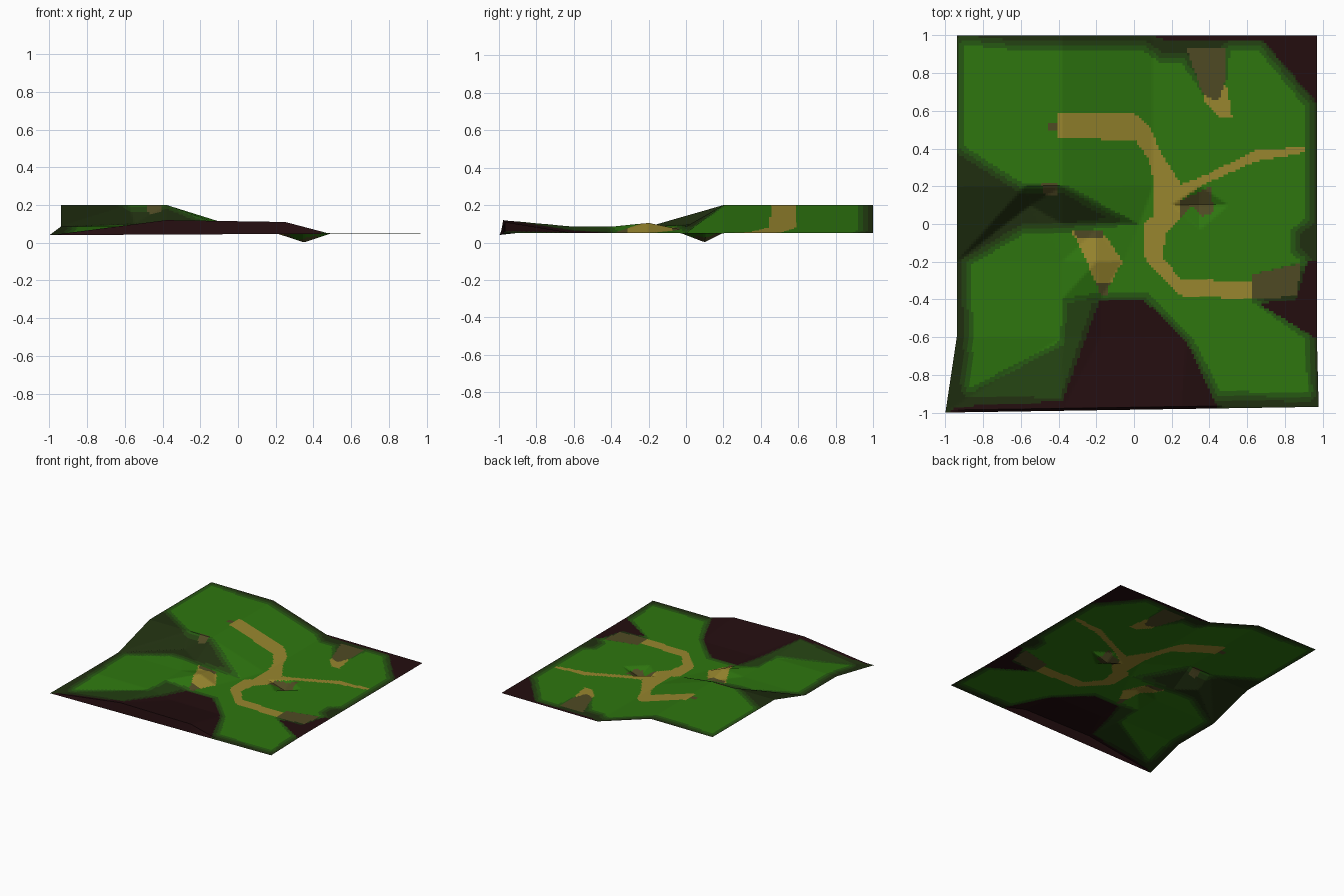
import bpy
from mathutils import Vector
from mathutils.geometry import delaunay_2d_cdt, intersect_point_line

default_cube = bpy.data.objects.get("Cube")
if default_cube:
    bpy.data.objects.remove(default_cube, do_unlink=True)

CELLS = 150          # cells along each side of the ground sheet


# ---------- materials ----------
def to_linear(channel):
    value = channel / 255
    return value / 12.92 if value < 0.04 else ((value + 0.055) / 1.055) ** 2.4


def make_material(name, rgb):
    colour = tuple(to_linear(channel) for channel in rgb) + (1.0,)
    material = bpy.data.materials.new(name)
    material.use_nodes = True
    material.diffuse_color = colour
    shader = material.node_tree.nodes["Principled BSDF"]
    shader.inputs["Base Color"].default_value = colour
    shader.inputs["Roughness"].default_value = 1.0
    return material


palette = {
    "grass": (46, 118, 15),
    "grass_fringe": (38, 88, 18),
    "scrub": (36, 66, 18),
    "deep_scrub": (32, 47, 16),
    "dark_soil": (35, 13, 15),
    "sandy_trail": (152, 134, 46),
    "brown_rock": (79, 74, 36),
}
materials = [make_material(name, rgb) for name, rgb in palette.items()]
slot = {name: index for index, name in enumerate(palette)}

# ---------- land form: crease lines in hundredths (x, y, height) ----------
plateau_rim = [(-94, 100, 20), (-94, 20, 20), (-58, 20, 20),
               (-38, 20, 20), (-38, 60, 20), (-38, 100, 20)]
slope_foot = [(10, 100, 5), (10, 60, 5), (10, 20, 5), (3, 0, 5),
              (-38, 0, 8.5), (-55, 10, 10), (-94, -20, 8.5)]
west_terrace = [(-94, -20, 8.5), (-94, -60, 8.5), (-100, -100, 4),
                (-38, -60, 8.5), (-38, -40, 8.5), (-38, -20, 8.5), (-38, 0, 8.5)]
front_bank = [(-100, -100, 4), (-38, -98, 12), (25, -97, 11),
              (48, -97, 5), (98, -97, 5)]
basin = [(-18, -40, 5), (-18, -60, 5), (10, -60, 5), (28, -60, 5), (48, -97, 5)]
mound = [(-20, -3, 7), (-20, -20, 10.5), (-18, -40, 5)]
mound_side = [(3, 0, 5), (-6, -20, 5), (-18, -40, 5)]
pit_rim = [(20, 10, 5), (35, 20, 5), (50, 10, 5), (35, -3, 5), (20, 10, 5)]
pit_floor = [(35, 10, 0)]
east_edge = [(98, -97, 5), (97, -60, 5), (97, 20, 5), (97, 100, 5)]
rim_corner = [(-38, 20, 20), (3, 0, 5)]
valley_wall = [(-94, -20, 8.5), (-58, 20, 20)]

control, crease_edges = {}, []
for line in (plateau_rim, slope_foot, west_terrace, front_bank, basin, mound,
             mound_side, pit_rim, pit_floor, east_edge, rim_corner, valley_wall):
    for point in line:
        control.setdefault(point, len(control))
    crease_edges += [(control[a], control[b]) for a, b in zip(line, line[1:])]

anchors = [Vector(point) / 100 for point in control]
flat, _, facets, sources, _, _ = delaunay_2d_cdt(
    [anchor.xy for anchor in anchors], crease_edges, [], 0, 0.0001)
levels = [anchors[origin[0]].z if origin else 0.05 for origin in sources]


def plane_weights(facet):
    """Affine data of one facet, or None when it is a sliver."""
    a, b, c = (flat[i] for i in facet)
    ab, ac = b - a, c - a
    area = ab.x * ac.y - ab.y * ac.x
    if abs(area) < 0.0001:
        return None
    return a, ab, ac, area, [levels[i] for i in facet]


planes = [plane for plane in map(plane_weights, facets) if plane]


def ground_height(x, y):
    best, height = -9, 0.05
    for a, ab, ac, area, (za, zb, zc) in planes:
        dx, dy = x - a.x, y - a.y
        wb = (dx * ac.y - dy * ac.x) / area
        wc = (ab.x * dy - ab.y * dx) / area
        fit = min(wb, wc, 1 - wb - wc)
        if fit > best:
            best, height = fit, za + wb * (zb - za) + wc * (zc - za)
            if fit >= 0:
                break
    return max(height, 0)


# ---------- ground cover outlines in hundredths ----------
meadow = [(-90, 95), (-60, 92), (5, 92), (13, 86), (25, 86), (37, 68), (49, 74),
          (51, 92), (66, 92), (91, 62), (91, 3), (83, -3), (83, -15), (89, -20),
          (62, -27), (62, -41), (91, -61), (92, -89), (46, -89), (31, -60),
          (7, -36), (-23, -37), (-38, -40), (-39, -62), (-87, -87), (-85, -60),
          (-87, -22), (-58, -5), (-40, -5), (2, 0), (-36, 21), (-58, 21),
          (-66, 26), (-90, 41)]
trail = [(-41, 45), (-41, 59), (0, 59), (9, 51), (13, 40), (25, 21), (40, 27),
         (65, 39), (91, 41), (91, 38), (64, 33), (35, 20), (24, 12), (25, 3),
         (17, -5), (15, -18), (25, -29), (62, -31), (62, -40), (25, -38),
         (6, -19), (5, 0), (11, 5), (11, 20), (8, 34), (0, 45)]
mound_trail = [(-33, -4), (-15, -6), (-6, -20), (-12, -31), (-20, -31), (-30, -10)]
north_trail = [(38, 69), (49, 74), (52, 57), (46, 56), (37, 65)]
north_rock = [(28, 93), (48, 93), (49, 78), (45, 65), (37, 68)]
east_rock = [(62, -27), (88, -21), (87, -38), (62, -40)]
pit_rock = [(24, 3), (24, 12), (41, 20), (42, 6), (36, 4), (31, 9)]
mound_rock = [(-33, -3), (-16, -3), (-16, -7), (-30, -7)]
foot_rock = [(-20, -31), (-13, -31), (-14, -38), (-18, -38)]
cave_rock = [(-49, 21), (-41, 22), (-41, 15), (-47, 15)]
trail_end = [(-45, 54), (-41, 54), (-41, 50), (-45, 50)]
front_soil = [(-18, -40), (5, -40), (28, -63), (45, -99), (45, -110),
              (-110, -110), (-95, -97), (-38, -94)]
east_soil = [(66, -42), (86, -40), (92, -20), (99, -20), (99, -62)]
corner_soil = [(7, 101), (15, 98), (68, 98), (99, 62), (99, 101)]
bank_scrub = [(-38, -40), (-22, -42), (-39, -92), (-90, -92), (-87, -87), (-38, -60)]

# Earlier entries lie on top of later ones
covers = [("brown_rock", shape) for shape in
          (north_rock, east_rock, pit_rock, mound_rock, foot_rock, cave_rock, trail_end)]
covers += [("sandy_trail", shape) for shape in (trail, mound_trail, north_trail)]
covers += [("dark_soil", shape) for shape in (front_soil, east_soil, corner_soil)]
covers += [("grass", meadow), ("scrub", bank_scrub)]


def prepare(shape):
    points = [Vector(point) / 100 for point in shape]
    xs, ys = [p.x for p in points], [p.y for p in points]
    sides = list(zip(points, points[1:] + points[:1]))
    return sides, min(xs), max(xs), min(ys), max(ys)


covers = [(name, prepare(shape)) for name, shape in covers]
meadow_sides = prepare(meadow)[0]


def inside(x, y, outline):
    sides, x_low, x_high, y_low, y_high = outline
    if not (x_low <= x <= x_high and y_low <= y <= y_high):
        return False
    hits = 0
    for a, b in sides:
        if (a.y > y) != (b.y > y):
            hits += x < a.x + (y - a.y) * (b.x - a.x) / (b.y - a.y)
    return hits % 2 == 1


def side_distance(point, a, b):
    nearest, along = intersect_point_line(point, a, b)
    target = a if along < 0 else b if along > 1 else nearest.xy
    return (point - target).length


def cover_at(x, y):
    match = next((name for name, outline in covers if inside(x, y, outline)), None)
    spot = Vector((x, y))
    # Fringe bands darken with distance from the meadow
    if match in (None, "scrub"):
        gap = min(side_distance(spot, a, b) for a, b in meadow_sides)
        if gap < 0.025:
            return "grass_fringe"
        return "scrub" if match or gap < 0.05 else "deep_scrub"
    return match


# ---------- ground sheet ----------
def sheet_point(u, v):
    front = -1 + 0.03 * u
    y = front + (1 - front) * v
    flare = max(0, (-0.6 - y) / 0.4)
    west, east = -0.94 - 0.06 * flare, 0.97 + 0.01 * flare
    x = west + (east - west) * u
    return x, y, ground_height(x, y)


row = CELLS + 1
verts = [sheet_point(i / CELLS, j / CELLS) for j in range(row) for i in range(row)]
faces = [(k, k + 1, k + row + 1, k + row)
         for j in range(CELLS) for k in range(j * row, j * row + CELLS)]
mesh = bpy.data.meshes.new("terrain")
mesh.from_pydata(verts, [], faces)
for material in materials:
    mesh.materials.append(material)
for face in mesh.polygons:
    face.material_index = slot[cover_at(face.center.x, face.center.y)]
mesh.update()
terrain = bpy.data.objects.new("terrain", mesh)
bpy.context.collection.objects.link(terrain)
